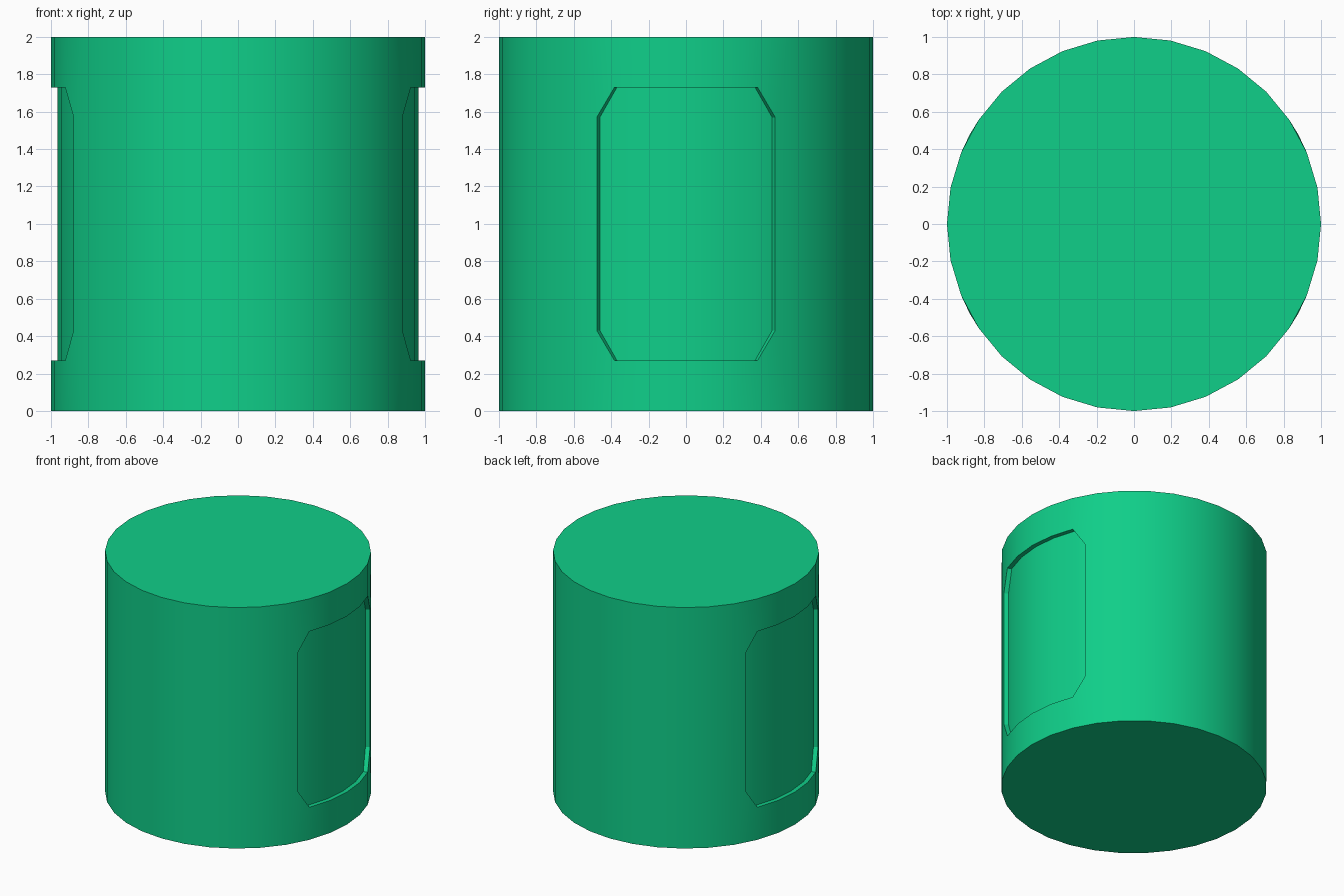
import bpy, bmesh
from math import cos, sin, radians

if "Cube" in bpy.data.objects:
    bpy.data.objects.remove(bpy.data.objects["Cube"])

R, FLOOR, H = 1.0, 0.965, 2.0      # wall radius, recess floor radius, height
STEP = 11.25                       # 32 sides
SIDE = 28.5                        # half angle of a recess panel
Z0, Z1, Z2, Z3 = 0.27, 0.43, 1.57, 1.73

bm = bmesh.new()
cache = {}


def v(a, z, r=R):
    key = (round(a % 360, 3), z, r)
    if key not in cache:
        t = radians(a)
        cache[key] = bm.verts.new((r * cos(t), r * sin(t), z))
    return cache[key]


def face(*pts):
    return bm.faces.new([v(*p) for p in pts])


# Plain wall columns on the front and back
for base in (0, 180):
    for i in range(3, 13):
        a, b = base + i * STEP, base + (i + 1) * STEP
        face((a, 0), (b, 0), (b, H), (a, H))

# Recessed panel on each side
for base in (0, 180):
    for i in range(-2, 2):
        a, b = base + i * STEP, base + (i + 1) * STEP
        face((a, 0), (b, 0), (b, Z0), (a, Z0))
        face((a, Z3), (b, Z3), (b, H), (a, H))
        face((a, Z0, FLOOR), (b, Z0, FLOOR), (b, Z3, FLOOR), (a, Z3, FLOOR))
    for s in (-1, 1):
        a, m, b = (base + s * t for t in (2 * STEP, SIDE, 3 * STEP))
        face((a, 0), (b, 0), (m, Z1), (a, Z0))
        face((b, 0), (b, H), (m, Z2), (m, Z1))
        face((b, H), (a, H), (a, Z3), (m, Z2))
        face((a, Z0, FLOOR), (m, Z1, FLOOR), (m, Z2, FLOOR), (a, Z3, FLOOR))
    # Step between the wall and the recess floor
    cols = [i * STEP for i in range(-2, 3)]
    loop = ([(c, Z0) for c in cols] + [(SIDE, Z1), (SIDE, Z2)]
            + [(c, Z3) for c in reversed(cols)] + [(-SIDE, Z2), (-SIDE, Z1)])
    for (a, za), (b, zb) in zip(loop, loop[1:] + loop[:1]):
        a, b = a + base, b + base
        face((a, za), (b, zb), (b, zb, FLOOR), (a, za, FLOOR))

# Flat end caps
for z in (0, H):
    face(*[(i * STEP, z) for i in range(32)])

bmesh.ops.recalc_face_normals(bm, faces=bm.faces)
mesh = bpy.data.meshes.new("drum_body")
bm.to_mesh(mesh)
bm.free()
body = bpy.data.objects.new("drum_body", mesh)
bpy.context.collection.objects.link(body)

# Green finish
green = bpy.data.materials.new("green")
green.diffuse_color = (0.005, 0.62, 0.25, 1)
green.use_nodes = True
green.node_tree.nodes["Principled BSDF"].inputs["Base Color"].default_value = green.diffuse_color
mesh.materials.append(green)

bpy.context.view_layer.objects.active = body
body.select_set(True)
bpy.ops.object.shade_smooth_by_angle(angle=radians(30))
